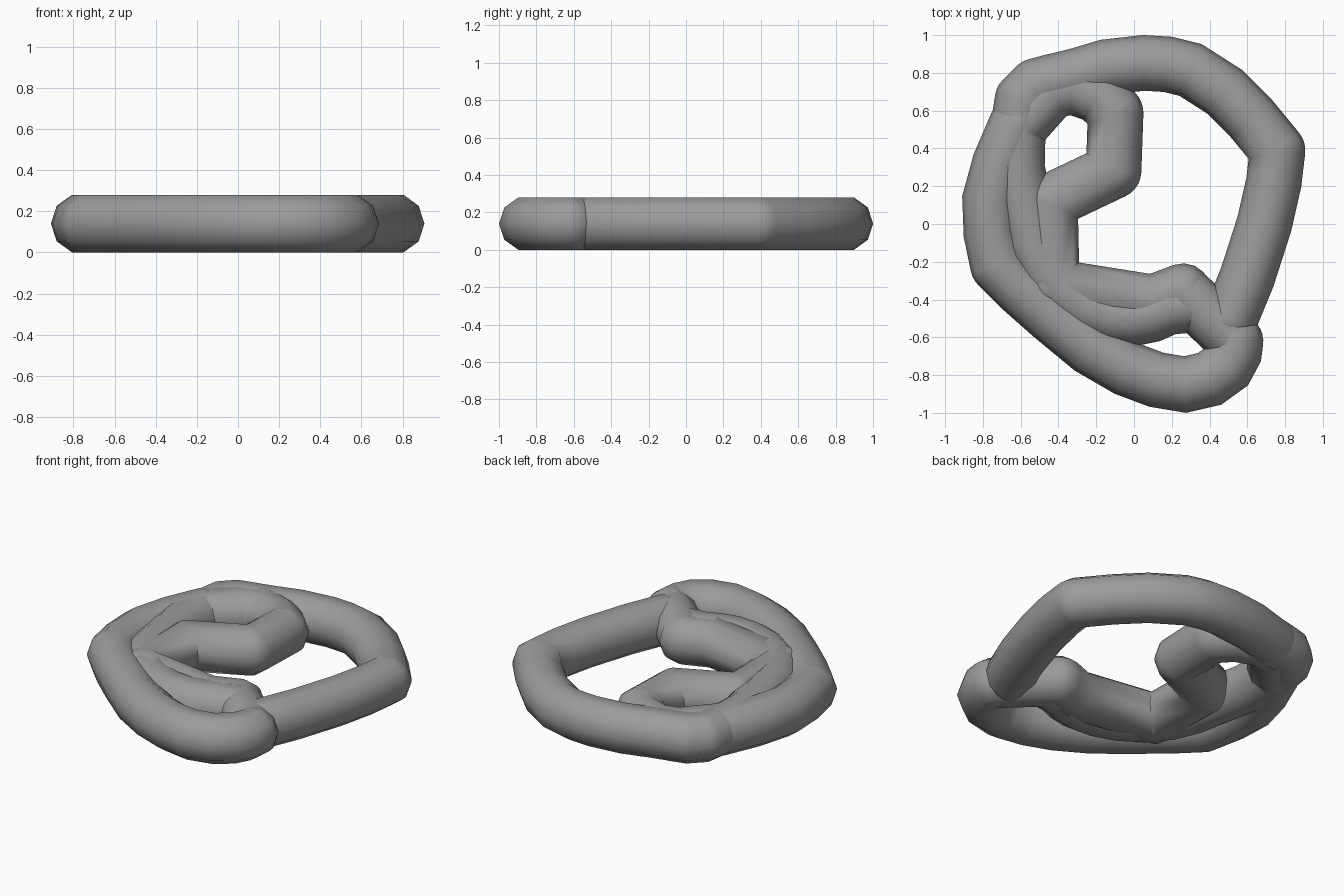
import bpy, bmesh
from math import atan2, cos, sin, pi, ceil

if "Cube" in bpy.data.objects:
    bpy.data.objects.remove(bpy.data.objects["Cube"])

R, SIDES, Z = 0.147, 10, 0.14

grey = bpy.data.materials.new("dark_grey")
grey.diffuse_color = (0.33, 0.33, 0.33, 1)
grey.use_nodes = True
grey.node_tree.nodes["Principled BSDF"].inputs["Base Color"].default_value = grey.diffuse_color


def ring(bm, p, angle, side=0, inner_angle=0, inner_scale=1, scale=1):
    """One cross-section; points on the inner side of a bend stay on the mitre."""
    loop = []
    for k in range(SIDES):
        t = 2 * pi * k / SIDES
        c = R * cos(t)
        inner = side and c * side > 0
        a = inner_angle if inner else angle
        c *= inner_scale if inner else scale
        loop.append(bm.verts.new((p[0] - sin(a) * c, p[1] + cos(a) * c, Z + R * sin(t))))
    return loop


def tube(name, pts):
    """Flat-lying ten-sided tube with rounded outer bends and round ends."""
    dirs = [atan2(b[1] - a[1], b[0] - a[0]) for a, b in zip(pts, pts[1:])]
    bm = bmesh.new()
    loops = []

    # round start: the right half swings half a turn around the end
    for k in range(9):
        loops.append(ring(bm, pts[0], dirs[0] - pi + pi * k / 8, 1, dirs[0]))
    # bends: mitred where gentle, rounded where tight
    for p, a, b in zip(pts[1:-1], dirs, dirs[1:]):
        turn = (b - a + pi) % (2 * pi) - pi
        mid, mitre = a + turn / 2, 1 / cos(turn / 2)
        if abs(turn) < 0.5:
            loops.append(ring(bm, p, mid, scale=mitre))
        else:
            n = ceil(abs(turn) / 0.25)
            side = 1 if turn > 0 else -1
            for k in range(n + 1):
                loops.append(ring(bm, p, a + turn * k / n, side, mid, mitre))
    # round end
    for k in range(9):
        loops.append(ring(bm, pts[-1], dirs[-1] + pi * k / 8, 1, dirs[-1]))

    for u, v in zip(loops, loops[1:]):
        for k in range(SIDES):
            j = (k + 1) % SIDES
            bm.faces.new((u[k], u[j], v[j], v[k]))
    bmesh.ops.remove_doubles(bm, verts=bm.verts[:], dist=0.0005)
    bmesh.ops.dissolve_degenerate(bm, edges=bm.edges[:], dist=0.0005)
    bmesh.ops.recalc_face_normals(bm, faces=bm.faces[:])
    for f in bm.faces:
        f.smooth = True
    for e in bm.edges:
        if e.calc_face_angle(0) > 0.8:
            e.smooth = False
    me = bpy.data.meshes.new(name)
    bm.to_mesh(me)
    bm.free()
    me.materials.append(grey)
    ob = bpy.data.objects.new(name, me)
    bpy.context.collection.objects.link(ob)
    return ob


# Upper and right part of the ring
tube("upper_ring", [(-0.42, 0.755), (-0.30, 0.785), (-0.15, 0.83), (0.05, 0.853),
                    (0.18, 0.845), (0.30, 0.815), (0.48, 0.70), (0.62, 0.56),
                    (0.76, 0.39), (0.74, 0.22), (0.69, 0.0), (0.60, -0.28),
                    (0.51, -0.50)])

# Lower and left part of the ring, hooking round at the lower right
tube("lower_ring", [(0.538, -0.62), (0.53, -0.68), (0.49, -0.755), (0.40, -0.82),
                    (0.27, -0.85), (0.12, -0.825), (-0.04, -0.765), (-0.23, -0.655),
                    (-0.43, -0.49), (-0.60, -0.34), (-0.72, -0.22), (-0.755, -0.05),
                    (-0.762, 0.13), (-0.71, 0.32), (-0.62, 0.53)])

# Short link between hook and inner edge
tube("hook_link", [(0.26, -0.36), (0.40, -0.49), (0.538, -0.62)])

# Curved inner band beside the lower ring
tube("inner_band", [(0.28, -0.43), (0.18, -0.44), (0.09, -0.48), (0.0, -0.498),
                    (-0.12, -0.49), (-0.25, -0.445), (-0.38, -0.36),
                    (-0.48, -0.24), (-0.54, -0.10), (-0.575, 0.08),
                    (-0.62, 0.30), (-0.615, 0.50), (-0.59, 0.66),
                    (-0.52, 0.73), (-0.42, 0.757)])

# Zigzag inner edge
tube("zigzag_band", [(-0.60, 0.52), (-0.44, 0.70), (-0.33, 0.73), (-0.19, 0.68),
                     (-0.097, 0.59), (-0.108, 0.28), (-0.445, 0.12),
                     (-0.435, -0.33), (0.10, -0.415), (0.26, -0.355)])
